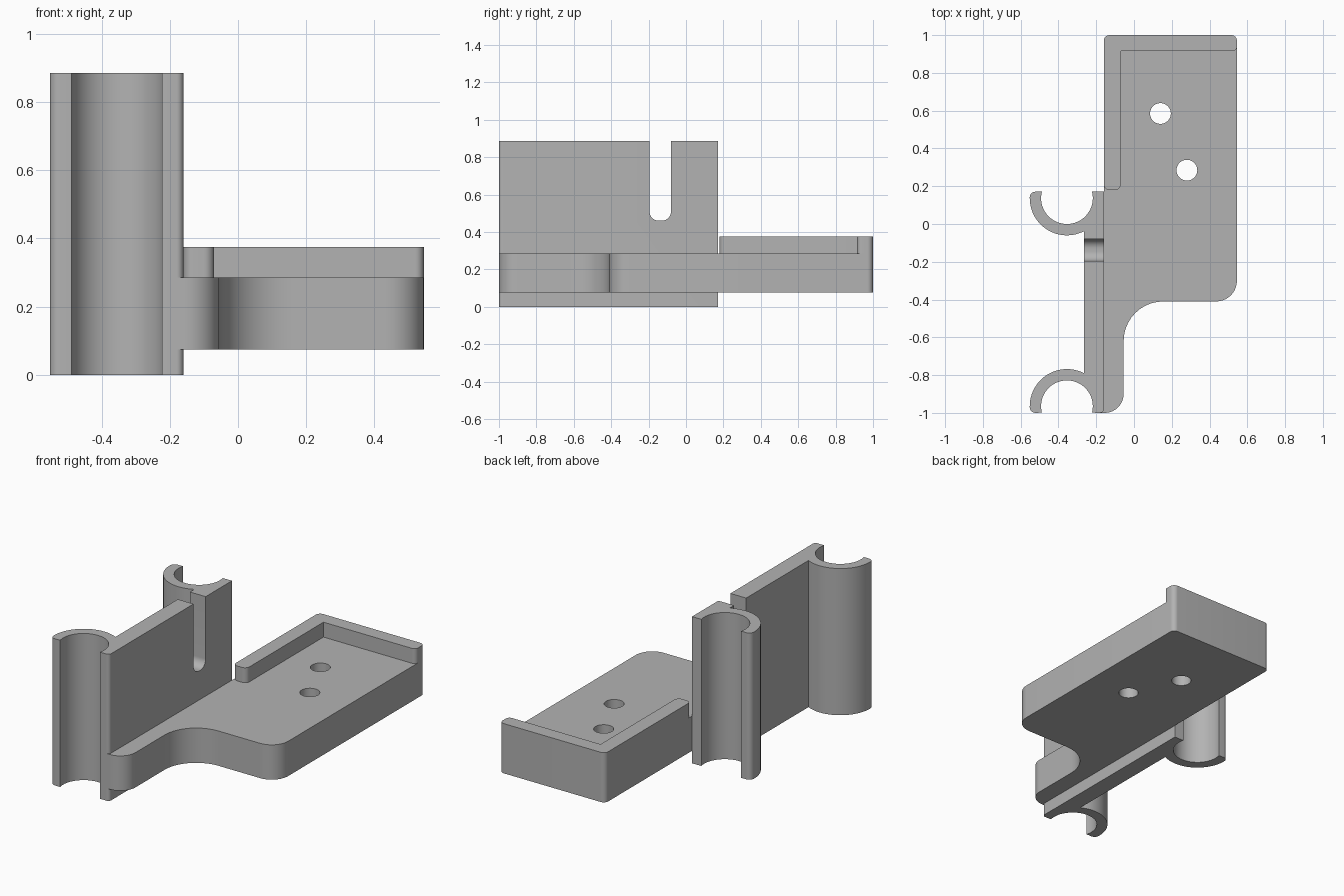
import bpy, bmesh
from math import pi, sin, cos, tan, acos, asin, radians
from mathutils import Vector

cube = bpy.data.objects.get("Cube")
if cube:
    bpy.data.objects.remove(cube, do_unlink=True)

grey = bpy.data.materials.new("plain grey")
grey.use_nodes = True
grey.diffuse_color = (0.45, 0.45, 0.45, 1)
grey.node_tree.nodes["Principled BSDF"].inputs["Base Color"].default_value = (0.45, 0.45, 0.45, 1)


def fillet(corners, steps=10):
    """Round each (x, y, radius) corner; plain (x, y) corners stay sharp."""
    out = []
    n = len(corners)
    for i, c in enumerate(corners):
        p = Vector(c[:2])
        if len(c) < 3:
            out.append(p)
            continue
        a = (Vector(corners[i - 1][:2]) - p).normalized()
        b = (Vector(corners[(i + 1) % n][:2]) - p).normalized()
        half = a.angle(b) / 2
        centre = p + (a + b).normalized() * c[2] / sin(half)
        start = p + a * c[2] / tan(half) - centre
        end = p + b * c[2] / tan(half) - centre
        sweep = start.angle(end)
        for k in range(steps + 1):
            t = k / steps
            out.append(centre + (start * sin((1 - t) * sweep) + end * sin(t * sweep)) / sin(sweep))
    return out


def arc(cx, cy, r, a0, a1, steps=32):
    return [(cx + r * cos(a0 + (a1 - a0) * k / steps),
             cy + r * sin(a0 + (a1 - a0) * k / steps)) for k in range(steps + 1)]


def extrude(name, profile, low, high, along_x=False):
    """Prism of a counter-clockwise profile, along z or along x."""
    bm = bmesh.new()
    place = (lambda p: (low, p[0], p[1])) if along_x else (lambda p: (p[0], p[1], low))
    face = bm.faces.new([bm.verts.new(place(p)) for p in profile])
    top = bmesh.ops.extrude_face_region(bm, geom=[face])["geom"]
    move = Vector((1, 0, 0) if along_x else (0, 0, 1)) * (high - low)
    bmesh.ops.translate(bm, vec=move, verts=[v for v in top if isinstance(v, bmesh.types.BMVert)])
    bmesh.ops.recalc_face_normals(bm, faces=bm.faces)
    mesh = bpy.data.meshes.new(name)
    bm.to_mesh(mesh)
    bm.free()
    mesh.materials.append(grey)
    obj = bpy.data.objects.new(name, mesh)
    bpy.context.collection.objects.link(obj)
    return obj


def activate(obj):
    bpy.ops.object.select_all(action='DESELECT')
    obj.select_set(True)
    bpy.context.view_layer.objects.active = obj


def cut(obj, cutter):
    cutter.hide_render = True
    mod = obj.modifiers.new("cut", 'BOOLEAN')
    mod.operation = 'DIFFERENCE'
    mod.solver = 'EXACT'
    mod.object = cutter
    activate(obj)
    bpy.ops.object.modifier_apply(modifier=mod.name)
    bpy.data.objects.remove(cutter, do_unlink=True)


# Base plate with a swept inner corner
plate = extrude("base_plate", fillet([
    (-0.18, -1), (-0.055, -1, 0.1), (-0.055, -0.41, 0.21), (0.545, -0.41, 0.11),
    (0.545, 1, 0.03), (-0.16, 1, 0.03), (-0.16, 0.15), (-0.18, 0.15)]), 0.075, 0.285)
for x, y in ((0.14, 0.585), (0.28, 0.285)):
    cut(plate, extrude("screw_hole", arc(x, y, 0.055, 0, 2 * pi, 40)[:-1], 0, 0.5))

# L-shaped raised lip
lip = extrude("corner_lip", fillet([
    (-0.16, 0.18, 0.03), (-0.07, 0.18, 0.03), (-0.07, 0.915), (0.545, 0.915, 0.025),
    (0.545, 1, 0.03), (-0.16, 1, 0.03)]), 0.285, 0.375)

# Upright wall with an open round clip at each end
CX, BACK, FRONT = -0.355, 0.137, -0.965
INNER, OUTER = 0.137, 0.197
WALL_LEFT, WALL_RIGHT = -0.265, -0.16
meet = acos((WALL_LEFT - CX) / OUTER)
tip = asin(0.034 / INNER)
outline = [(WALL_RIGHT, -1, 0.02), (WALL_RIGHT, 0.171)]
outline += arc(CX, BACK, INNER, tip, -pi - tip)
outline += [(CX - OUTER, 0.171, 0.03)]
outline += arc(CX, BACK, OUTER, -pi, -meet)
outline += arc(CX, FRONT, OUTER, meet, pi)
outline += [(CX - OUTER, -1, 0.03)]
outline += arc(CX, FRONT, INNER, pi + tip, -tip)
wall = extrude("clip_wall", fillet(outline), 0, 0.885)

# Round-bottomed slot through the wall
cut(wall, extrude("slot", fillet([
    (-0.195, 0.46, 0.05), (-0.08, 0.46, 0.05), (-0.08, 1), (-0.195, 1)]),
    -0.4, 0, along_x=True))

for part in (plate, lip, wall):
    activate(part)
    bpy.ops.object.shade_smooth_by_angle(angle=radians(30))
